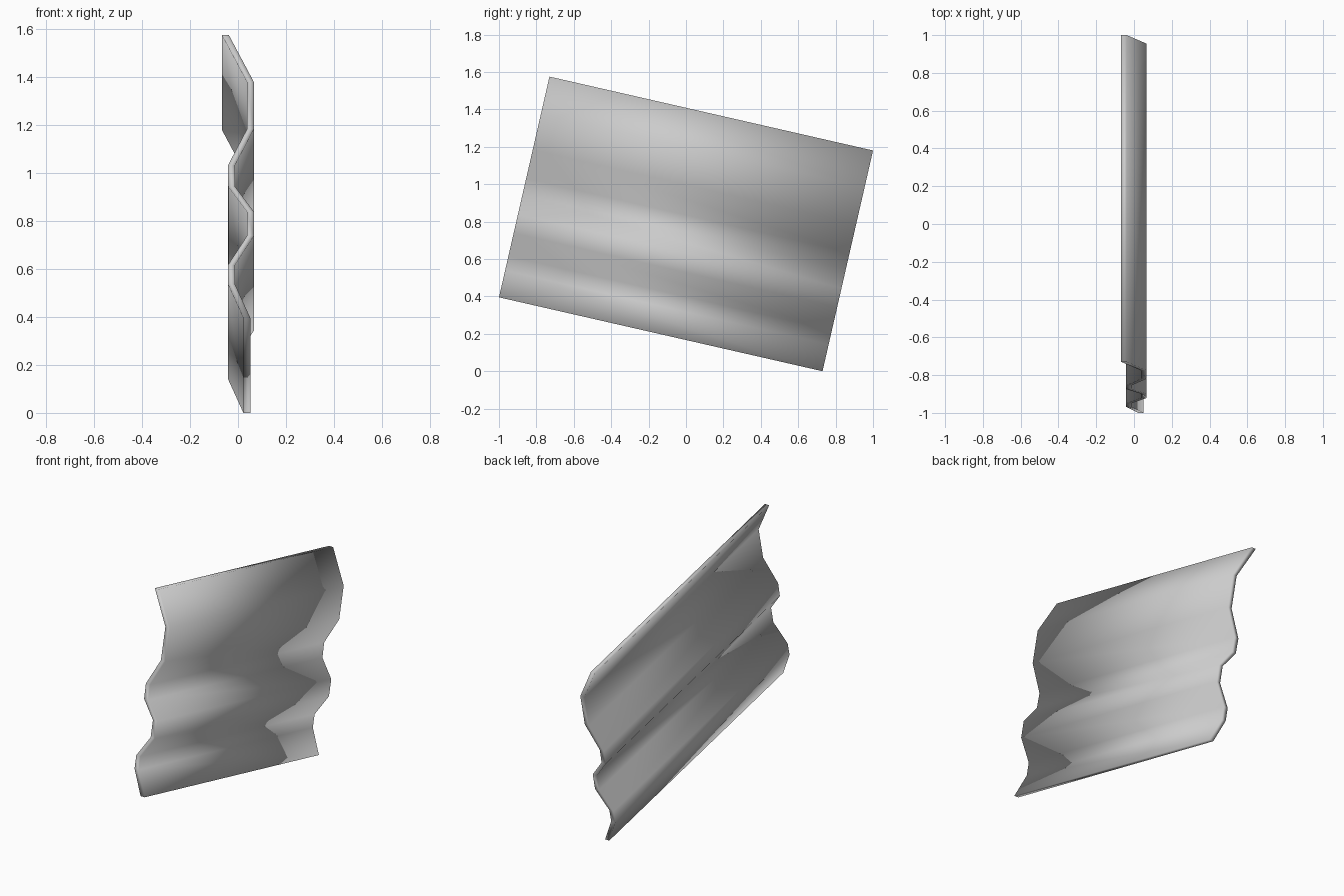
import bpy
import bmesh
from mathutils import Vector

cube = bpy.data.objects.get("Cube")
if cube:
    bpy.data.objects.remove(cube, do_unlink=True)

# Plain grey metal
grey = bpy.data.materials.new("grey_metal")
grey.use_nodes = True
colour = (0.6, 0.6, 0.6, 1)
grey.diffuse_color = colour
grey.node_tree.nodes["Principled BSDF"].inputs["Base Color"].default_value = colour

# Corrugation profile down the front end: (height, middle of the sheet in x)
TOP, DROP = 1.575, 1.18
PROFILE = [(1.575, -0.053), (1.378, 0.052), (1.183, 0.052), (1.03, -0.028),
           (0.942, -0.026), (0.838, 0.052), (0.738, 0.052), (0.615, -0.028),
           (0.538, -0.028), (0.395, 0.037)]
LENGTH = Vector((0, 1.73, -0.395))
THICKNESS = 0.029

bm = bmesh.new()


def profile_row(offset):
    """One row of points following the corrugation, on the tilted front end."""
    return [bm.verts.new(Vector((x - THICKNESS / 2, -0.73 - 0.27 * (TOP - z) / DROP, z)) + offset)
            for z, x in PROFILE]


# Corrugated surface, then thickened sideways
front, back = profile_row(Vector()), profile_row(LENGTH)
for i in range(len(PROFILE) - 1):
    bm.faces.new((front[i], front[i + 1], back[i + 1], back[i]))
result = bmesh.ops.extrude_face_region(bm, geom=bm.faces[:], use_keep_orig=True)
moved = [g for g in result["geom"] if isinstance(g, bmesh.types.BMVert)]
bmesh.ops.translate(bm, verts=moved, vec=(THICKNESS, 0, 0))
bmesh.ops.recalc_face_normals(bm, faces=bm.faces[:])
for face in bm.faces:
    face.smooth = True

mesh = bpy.data.meshes.new("corrugated_sheet")
bm.to_mesh(mesh)
bm.free()
mesh.materials.append(grey)
sheet = bpy.data.objects.new("corrugated_sheet", mesh)
bpy.context.collection.objects.link(sheet)
